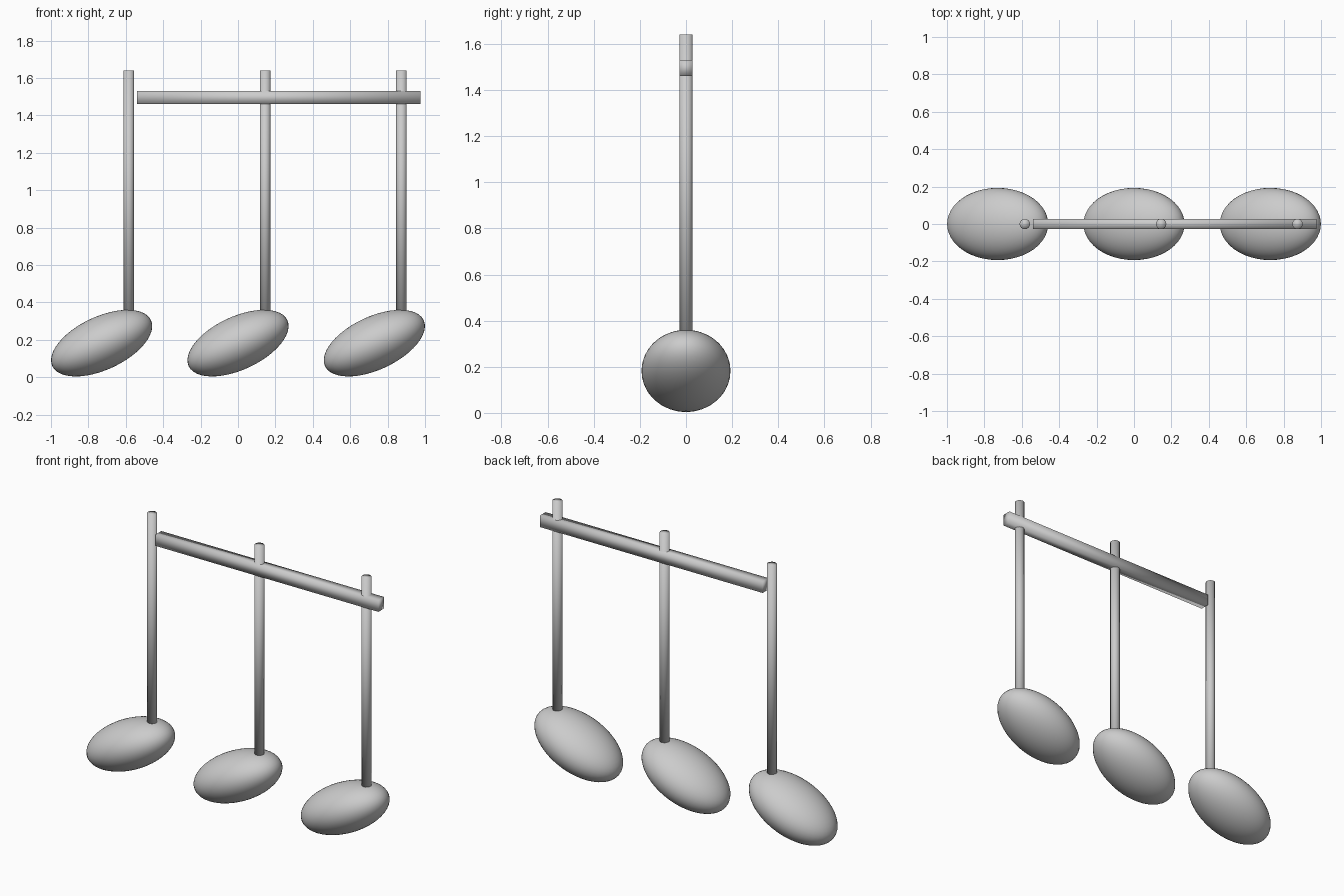
import bpy
from math import radians

if "Cube" in bpy.data.objects:
    bpy.data.objects.remove(bpy.data.objects["Cube"])

SPACING = 0.729


def finish(name):
    obj = bpy.context.object
    obj.name = name
    bpy.ops.object.transform_apply(location=False, rotation=True, scale=True)
    bpy.ops.object.shade_smooth()
    return obj


# Three notes: a tilted oval head with an upright stem
for i in range(3):
    x = (i - 1) * SPACING
    bpy.ops.mesh.primitive_uv_sphere_add(segments=48, ring_count=24, radius=1,
                                         location=(x, 0, 0.182),
                                         rotation=(0, radians(-25), 0))
    bpy.context.object.scale = (0.291, 0.193, 0.142)
    finish(f"note_head_{i + 1}")

    bottom, top = 0.26, 1.64
    bpy.ops.mesh.primitive_cylinder_add(vertices=16, radius=0.028, depth=top - bottom,
                                        location=(x + 0.145, 0, (top + bottom) / 2))
    finish(f"stem_{i + 1}")

# Beam crossing the stems near the top
bpy.ops.mesh.primitive_cube_add(size=1, location=(0.217, 0, 1.495))
bpy.context.object.scale = (1.515, 0.056, 0.07)
finish("beam")
